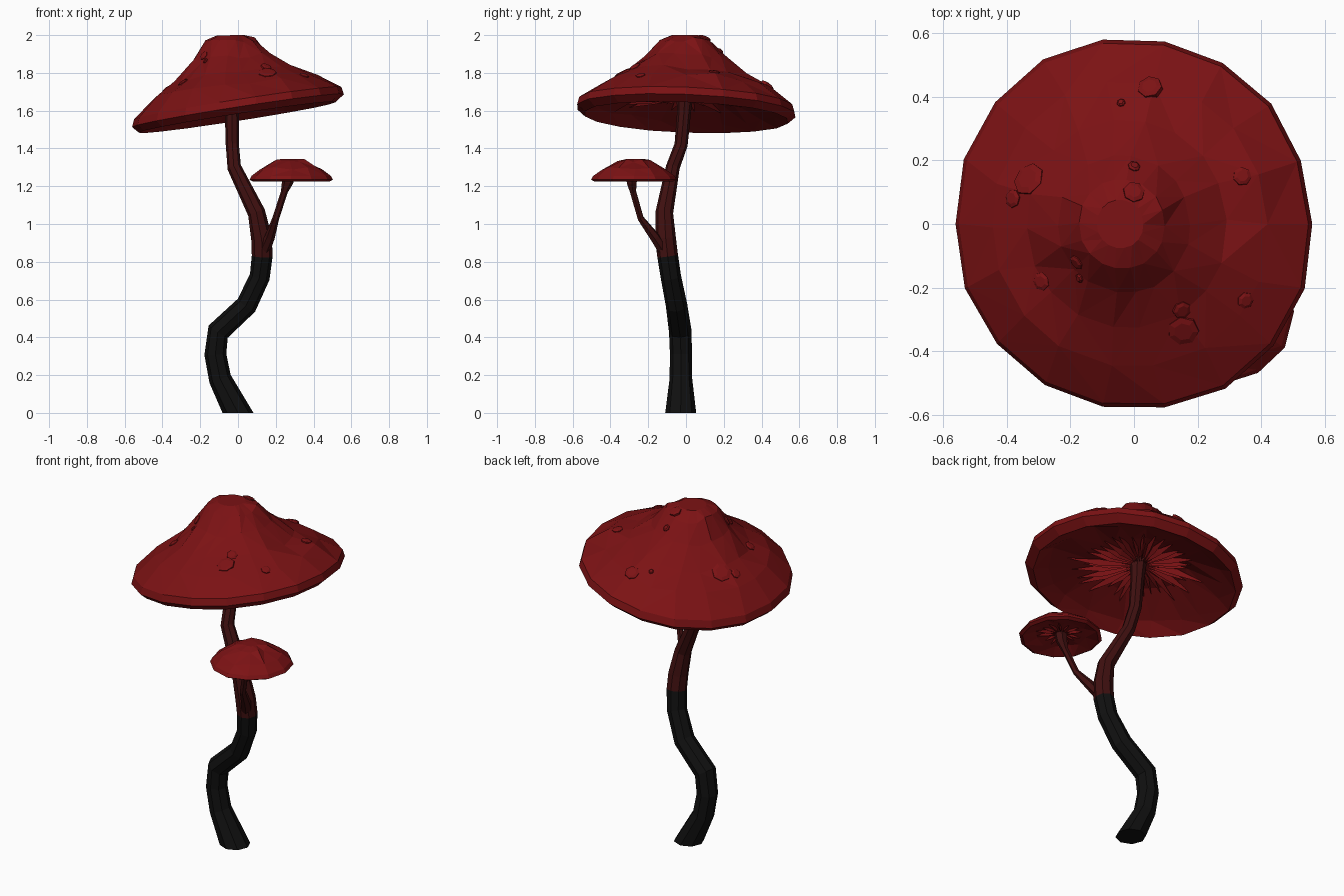
import bpy, bmesh, math, random
from mathutils import Vector
from mathutils.bvhtree import BVHTree

random.seed(4)
cube = bpy.data.objects.get("Cube")
if cube:
    bpy.data.objects.remove(cube, do_unlink=True)


def material(name, rgb):
    m = bpy.data.materials.new(name)
    m.use_nodes = True
    m.diffuse_color = (*rgb, 1)
    m.node_tree.nodes["Principled BSDF"].inputs["Base Color"].default_value = (*rgb, 1)
    return m


RED = material("cap red", (0.2, 0.006, 0.007))
MAROON = material("stem maroon", (0.05, 0.005, 0.005))
BLACK = material("stem black", (0.005, 0.005, 0.005))


def finish(name, bm, *mats):
    bmesh.ops.recalc_face_normals(bm, faces=bm.faces)
    mesh = bpy.data.meshes.new(name)
    bm.to_mesh(mesh)
    for m in mats:
        mesh.materials.append(m)
    ob = bpy.data.objects.new(name, mesh)
    bpy.context.collection.objects.link(ob)
    return ob


def loft(bm, rings):
    """Skin a list of point rings and close both ends."""
    rows = [[bm.verts.new(p) for p in ring] for ring in rings]
    n = len(rows[0])
    for a, b in zip(rows, rows[1:]):
        for i in range(n):
            j = (i + 1) % n
            bm.faces.new((a[i], a[j], b[j], b[i]))
    bm.faces.new(rows[0])
    bm.faces.new(rows[-1])


def tube(name, path, sides, mats, split=0.0):
    """Tapered tube through (x, y, z, radius) points; faces above split use the second material."""
    pts = [Vector(p[:3]) for p in path]
    rings = []
    for i, p in enumerate(pts):
        d = (pts[min(i + 1, len(pts) - 1)] - pts[max(i - 1, 0)]).normalized()
        if i == 0:
            d = Vector((0, 0, 1))
        u = d.cross(Vector((0, 1, 0))).normalized()
        v = d.cross(u)
        angles = [math.tau * k / sides for k in range(sides)]
        rings.append([p + path[i][3] * (math.cos(a) * u + math.sin(a) * v) for a in angles])
    bm = bmesh.new()
    loft(bm, rings)
    for f in bm.faces:
        f.material_index = int(split > 0 and f.calc_center_median().z > split)
    return finish(name, bm, *mats)


class Cap:
    """Maps radius fraction, angle and height onto a tilted, lopsided cap."""

    def __init__(self, centre, rx, ry, tilt, shift):
        self.c, self.rx, self.ry = Vector(centre), rx, ry
        self.tilt, self.shift = tilt, shift

    def at(self, f, a, h):
        x = self.rx * f * math.cos(a) + self.shift * (1 - f)
        y = self.ry * f * math.sin(a)
        t = min(1, 1.5 * f)
        return self.c + Vector((x, y, h + t * (self.tilt[0] * x + self.tilt[1] * y)))

    def build(self, name, profile, sides, rough):
        wobble = [random.uniform(-0.015, 0.015) for _ in range(sides)]
        rings = []
        for f, h in profile:
            ring = []
            for k in range(sides):
                inner = rough if 0.15 < f < 0.9 else 0
                a = math.tau * (k + random.uniform(-2, 2) * inner) / sides
                ring.append(self.at(f * (1 + wobble[k]), a, h + random.uniform(-1, 1) * inner * 0.15))
            rings.append(ring)
        bm = bmesh.new()
        loft(bm, rings)
        bmesh.ops.triangulate(bm, faces=[f for f in bm.faces if len(f.verts) == 4])
        return finish(name, bm, RED)

    def gills(self, name, count, root, edge, depth):
        """Radiating wedge fins from the stem outward; root and edge are (fraction, height)."""
        bm = bmesh.new()
        for k in range(count):
            a = math.tau * (k + random.uniform(-0.3, 0.3)) / count
            reach = random.uniform(0.65, 1.0)
            w = 0.35 * math.tau / count
            f1 = root[0] + (edge[0] - root[0]) * reach
            h1 = root[1] + (edge[1] - root[1]) * reach
            fm, hm = (root[0] + f1) / 2, (root[1] + h1) / 2
            inner = bm.verts.new(self.at(root[0], a, root[1] - depth))
            outer = bm.verts.new(self.at(f1, a, h1))
            ridge = bm.verts.new(self.at(fm, a, hm - depth))
            left = bm.verts.new(self.at(fm, a - w, hm + 0.005))
            right = bm.verts.new(self.at(fm, a + w, hm + 0.005))
            for tri in ((inner, ridge, left), (ridge, outer, left), (inner, right, ridge),
                        (ridge, right, outer), (inner, left, right), (left, outer, right)):
                bm.faces.new(tri)
        return finish(name, bm, RED)


# Main stem: black below, maroon above
tube("main_stem", [
    (0.0, -0.028, 0.0, 0.082), (-0.095, -0.027, 0.18, 0.06), (-0.12, -0.027, 0.31, 0.058),
    (-0.105, -0.03, 0.43, 0.06), (0.045, -0.05, 0.57, 0.057), (0.115, -0.08, 0.72, 0.054),
    (0.128, -0.097, 0.83, 0.055), (0.125, -0.108, 0.92, 0.055), (0.098, -0.115, 1.06, 0.047),
    (-0.02, -0.07, 1.3, 0.037), (-0.03, -0.026, 1.42, 0.035), (-0.033, -0.01, 1.6, 0.037),
    (-0.035, -0.005, 1.72, 0.05)], 8, (BLACK, MAROON), 0.83)

# Side branch carrying the small cap
tube("side_branch", [
    (0.13, -0.11, 0.84, 0.035), (0.168, -0.165, 0.93, 0.027), (0.2, -0.24, 1.03, 0.018),
    (0.245, -0.28, 1.17, 0.018), (0.262, -0.287, 1.22, 0.03), (0.27, -0.287, 1.27, 0.036)],
    6, (MAROON,))

# Large cap, hollow underneath
large = Cap((0, 0, 1.6), 0.565, 0.59, (0.155, -0.035), -0.05)
large_cap = large.build("large_cap", [
    (0.06, 0.1), (0.45, 0.075), (0.8, 0.01), (0.93, -0.035), (1.0, 0.0), (0.98, 0.04),
    (0.77, 0.13), (0.56, 0.19), (0.37, 0.28), (0.24, 0.37), (0.13, 0.4)], 18, 0.1)
large.gills("large_gills", 34, (0.06, 0.1), (0.68, 0.04), 0.028)

# Small cap
small = Cap((0.28, -0.275, 1.235), 0.222, 0.225, (0.0, 0.0), -0.005)
small.build("small_cap", [
    (0.12, 0.025), (0.6, 0.012), (0.92, -0.01), (1.0, 0.0), (0.95, 0.02),
    (0.74, 0.06), (0.38, 0.1), (0.15, 0.11)], 12, 0.06)
small.gills("small_gills", 14, (0.12, 0.025), (0.65, 0.01), 0.01)

# Low warts sitting on the large cap
bm = bmesh.new()
bm.from_mesh(large_cap.data)
surface = BVHTree.FromBMesh(bm)
bm.free()
WARTS = [(-0.33, 0.14, 0.055), (-0.38, 0.08, 0.03), (0.05, 0.43, 0.04), (-0.04, 0.38, 0.014),
         (0.0, 0.18, 0.02), (0.0, 0.1, 0.035), (0.34, 0.15, 0.03), (-0.29, -0.18, 0.03),
         (-0.18, -0.12, 0.026), (-0.17, -0.17, 0.015), (0.35, -0.24, 0.027),
         (0.155, -0.335, 0.05), (0.15, -0.27, 0.03)]
bm = bmesh.new()
for x, y, r in WARTS:
    hit, normal, _, _ = surface.ray_cast(Vector((x, y, 3)), Vector((0, 0, -1)))
    if hit is None:
        continue
    turn = normal.to_track_quat("Z", "Y")
    rings = []
    for scale, h in ((1.0, -0.012), (0.97, 0.004), (0.6, 0.009)):
        rings.append([hit + turn @ Vector((r * scale * math.cos(math.tau * k / 7),
                                           r * scale * math.sin(math.tau * k / 7), h))
                      for k in range(7)])
    loft(bm, rings)
finish("cap_warts", bm, RED)
